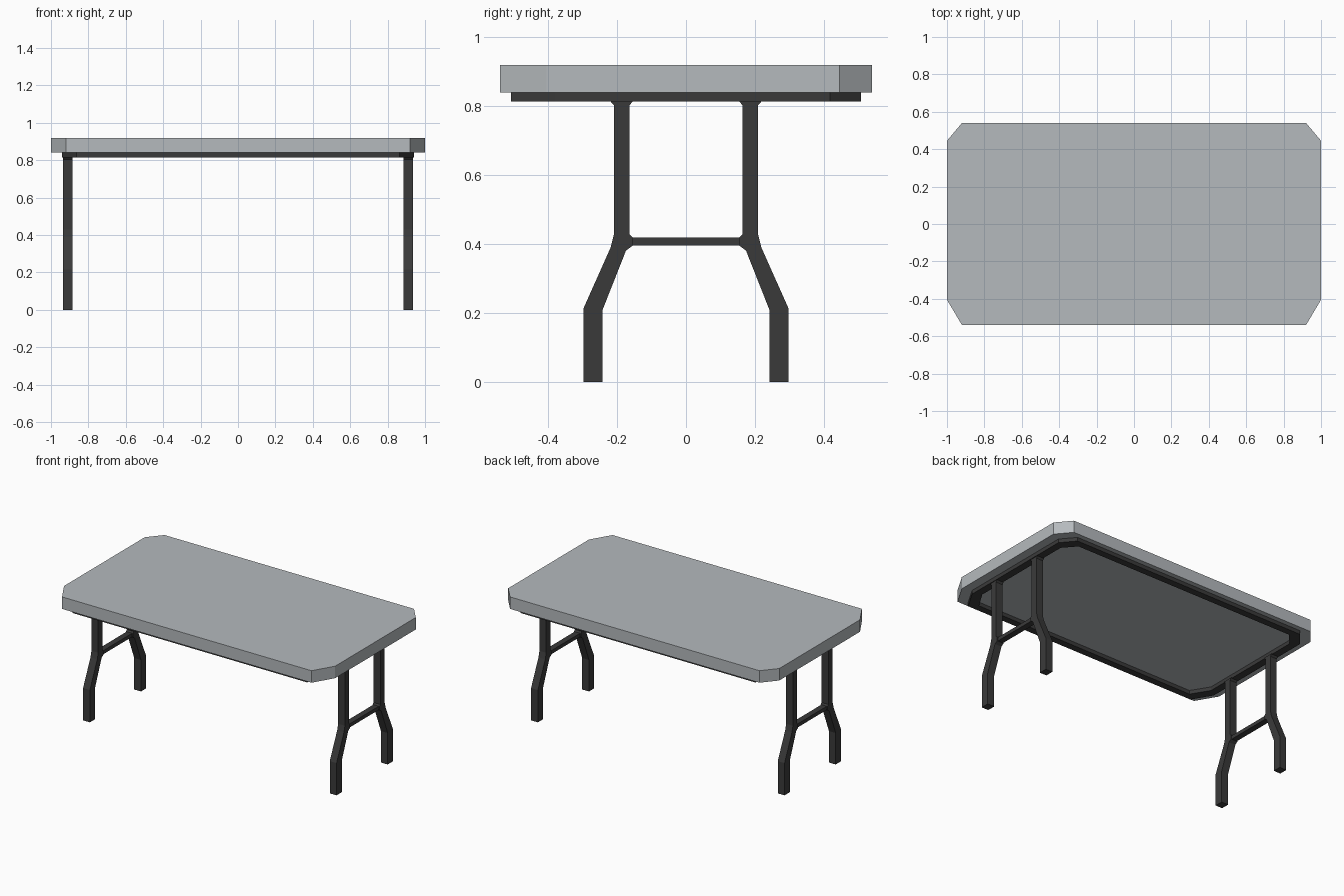
import bpy
import bmesh
from mathutils import Vector

cube = bpy.data.objects.get("Cube")
if cube:
    bpy.data.objects.remove(cube, do_unlink=True)


def material(name, color):
    mat = bpy.data.materials.new(name)
    mat.use_nodes = True
    mat.diffuse_color = color
    bsdf = mat.node_tree.nodes["Principled BSDF"]
    bsdf.inputs["Base Color"].default_value = color
    bsdf.inputs["Roughness"].default_value = 0.7
    return mat


grey = material("light grey plastic", (0.46, 0.49, 0.51, 1))
dark = material("dark metal", (0.042, 0.042, 0.042, 1))


def add_object(name, bm, mat):
    bmesh.ops.recalc_face_normals(bm, faces=bm.faces)
    mesh = bpy.data.meshes.new(name)
    bm.to_mesh(mesh)
    bm.free()
    mesh.materials.append(mat)
    obj = bpy.data.objects.new(name, mesh)
    bpy.context.collection.objects.link(obj)
    return obj


def extrude_profile(name, points, offset, mat):
    """Close a flat outline and extrude it along the offset."""
    bm = bmesh.new()
    face = bm.faces.new([bm.verts.new(p) for p in points])
    result = bmesh.ops.extrude_face_region(bm, geom=[face], use_keep_orig=True)
    moved = [g for g in result["geom"] if isinstance(g, bmesh.types.BMVert)]
    bmesh.ops.translate(bm, verts=moved, vec=Vector(offset))
    return add_object(name, bm, mat)


# Tabletop: slab with clipped corners
half = [(0.92, -0.54), (1, -0.405), (1, 0.445), (0.92, 0.54)]
outline = half + [(-x, y) for x, y in reversed(half)]
extrude_profile("tabletop", [(x, y, 0.84) for x, y in outline], (0, 0, 0.08), grey)

# Support frame: ring following the tabletop outline
bm = bmesh.new()
rings = []
for sx, sy, z in ((0.94, 0.94, 0.84), (0.94, 0.94, 0.815),
                  (0.89, 0.855, 0.815), (0.89, 0.855, 0.84)):
    rings.append([bm.verts.new((x * sx, y * sy, z)) for x, y in outline])
for a, b in zip(rings, rings[1:] + rings[:1]):
    for i in range(len(outline)):
        j = (i + 1) % len(outline)
        bm.faces.new((a[i], a[j], b[j], b[i]))
add_object("support_frame", bm, dark)

# Legs: bent uprights with flared tops, mirrored front to back
leg = [(0.242, 0), (0.297, 0), (0.297, 0.215), (0.219, 0.39), (0.209, 0.43),
       (0.209, 0.803), (0.221, 0.817), (0.153, 0.817), (0.164, 0.803),
       (0.164, 0.43), (0.155, 0.42), (0.155, 0.396), (0.174, 0.382), (0.242, 0.21)]
for side, x in (("left", 0.885), ("right", -0.935)):
    for place, s in (("back", 1), ("front", -1)):
        extrude_profile(f"{place}_{side}_leg", [(x, s * y, z) for y, z in leg],
                        (0.05, 0, 0), dark)
    # Crossbar joining the two legs of this end
    bar = [(-0.155, 0.396), (0.155, 0.396), (0.155, 0.42), (-0.155, 0.42)]
    extrude_profile(f"{side}_crossbar", [(x + 0.005, y, z) for y, z in bar],
                    (0.04, 0, 0), dark)
